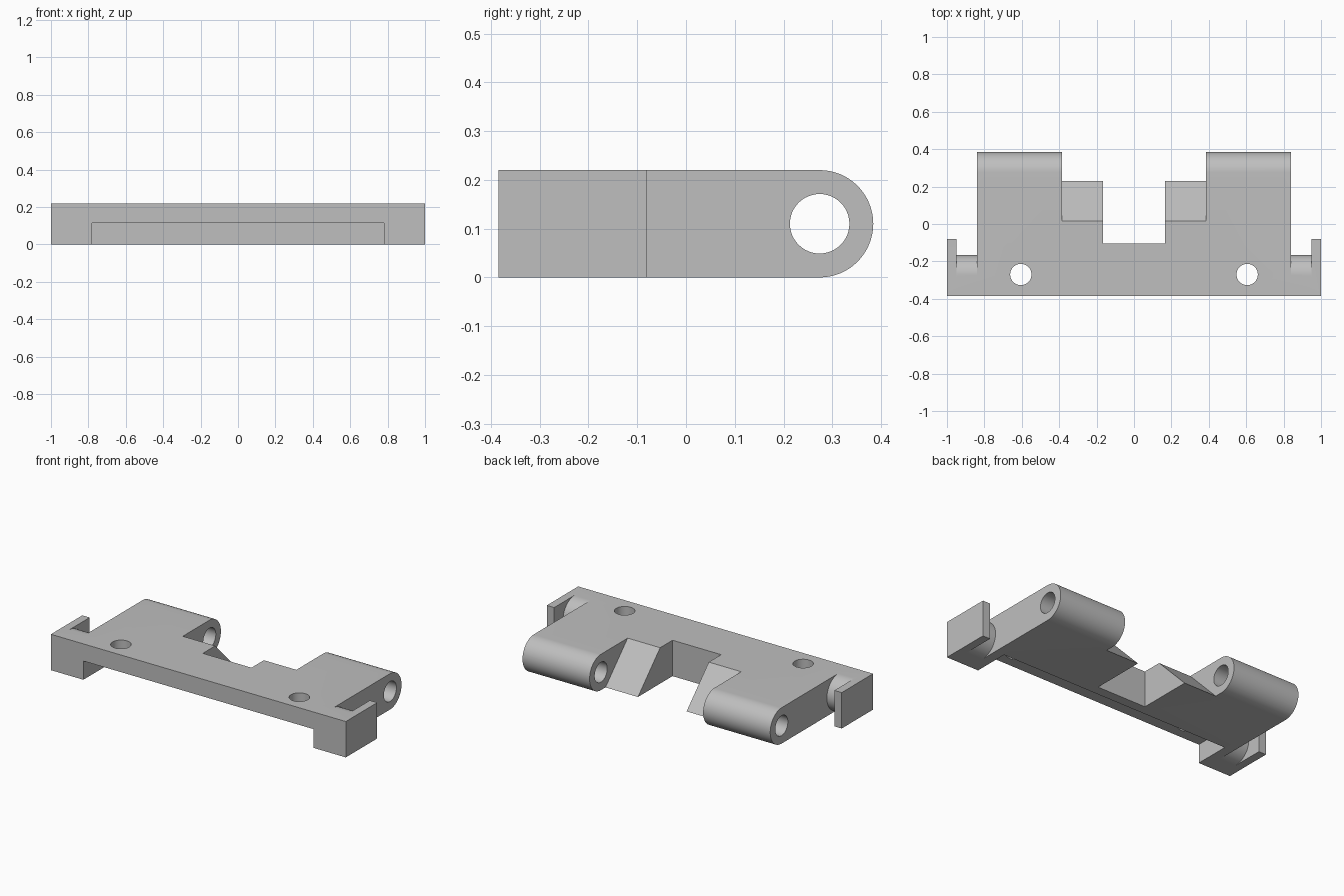
import bpy
import bmesh
from math import sin, cos, pi, radians
from mathutils import Matrix

if "Cube" in bpy.data.objects:
    bpy.data.objects.remove(bpy.data.objects["Cube"], do_unlink=True)

BACK, HEIGHT = 0.384, 0.22
R = HEIGHT / 2
BARREL_Y = BACK - R
LUG_Y = -0.275

grey = bpy.data.materials.new("plain grey")
grey.use_nodes = True
grey.diffuse_color = (0.52, 0.52, 0.52, 1)
grey.node_tree.nodes["Principled BSDF"].inputs["Base Color"].default_value = grey.diffuse_color


def make_object(name, bm):
    bmesh.ops.recalc_face_normals(bm, faces=bm.faces)
    mesh = bpy.data.meshes.new(name)
    bm.to_mesh(mesh)
    bm.free()
    mesh.materials.append(grey)
    obj = bpy.data.objects.new(name, mesh)
    bpy.context.collection.objects.link(obj)
    return obj


def extrude_x(name, profile, x0, x1):
    """Solid from a (y, z) outline swept from x0 to x1."""
    bm = bmesh.new()
    face = bm.faces.new([bm.verts.new((x0, y, z)) for y, z in profile])
    swept = bmesh.ops.extrude_face_region(bm, geom=[face])["geom"]
    verts = [v for v in swept if isinstance(v, bmesh.types.BMVert)]
    bmesh.ops.translate(bm, verts=verts, vec=(x1 - x0, 0, 0))
    return make_object(name, bm)


def box(name, x0, x1, y0, y1, z0=-0.1, z1=0.4):
    return extrude_x(name, [(y0, z0), (y1, z0), (y1, z1), (y0, z1)], x0, x1)


def cylinder(name, radius, depth, matrix):
    bm = bmesh.new()
    bmesh.ops.create_cone(bm, cap_ends=True, segments=48, radius1=radius,
                          radius2=radius, depth=depth, matrix=matrix)
    return make_object(name, bm)


def half_round(y, steps=32):
    """Arc from the top face round to the bottom face."""
    return [(y + R * sin(pi * i / steps), R + R * cos(pi * i / steps))
            for i in range(steps + 1)]


# Rounded block that everything is cut from
body = extrude_x("hinge_bracket", [(-BACK, 0), (-BACK, HEIGHT)] + half_round(BARREL_Y), -1, 1)

# Front underside recess, centre notch and hinge bore
cutters = [
    box("recess_cutter", -0.78, 0.78, -0.6, -0.165, -0.1, 0.115),
    box("notch_cutter", -0.165, 0.165, -0.105, 0.6),
    cylinder("bore_cutter", 0.061, 3,
             Matrix.Translation((0, BARREL_Y, R)) @ Matrix.Rotation(pi / 2, 4, "Y")),
]

# Outlines for the sloped ledge and the rounded side slot
slope = [(0.015 - 0.0977, HEIGHT + 0.1), (0.23 + 0.0977, -0.1), (0.6, -0.1), (0.6, HEIGHT + 0.1)]
slot = half_round(LUG_Y) + [(LUG_Y, -0.1), (0.6, -0.1), (0.6, 0.4), (LUG_Y, 0.4)]

for side in (-1, 1):
    cutters += [
        extrude_x("slope_cutter", slope, side * 0.1, side * 0.385),
        extrude_x("slot_cutter", slot, side * 0.84, side * 0.95),
        box("end_plate_cutter", side * 0.95, side * 1.1, -0.08, 0.6),
        cylinder("screw_hole_cutter", 0.057, 1, Matrix.Translation((side * 0.605, -0.27, 0.1))),
    ]

bpy.ops.object.select_all(action="DESELECT")
bpy.context.view_layer.objects.active = body
body.select_set(True)
for cutter in cutters:
    cutter.hide_render = True
    mod = body.modifiers.new("cut", "BOOLEAN")
    mod.operation = "DIFFERENCE"
    mod.solver = "EXACT"
    mod.object = cutter
    bpy.ops.object.modifier_apply(modifier=mod.name)
    bpy.data.objects.remove(cutter, do_unlink=True)

bpy.ops.object.shade_smooth_by_angle(angle=radians(30))
